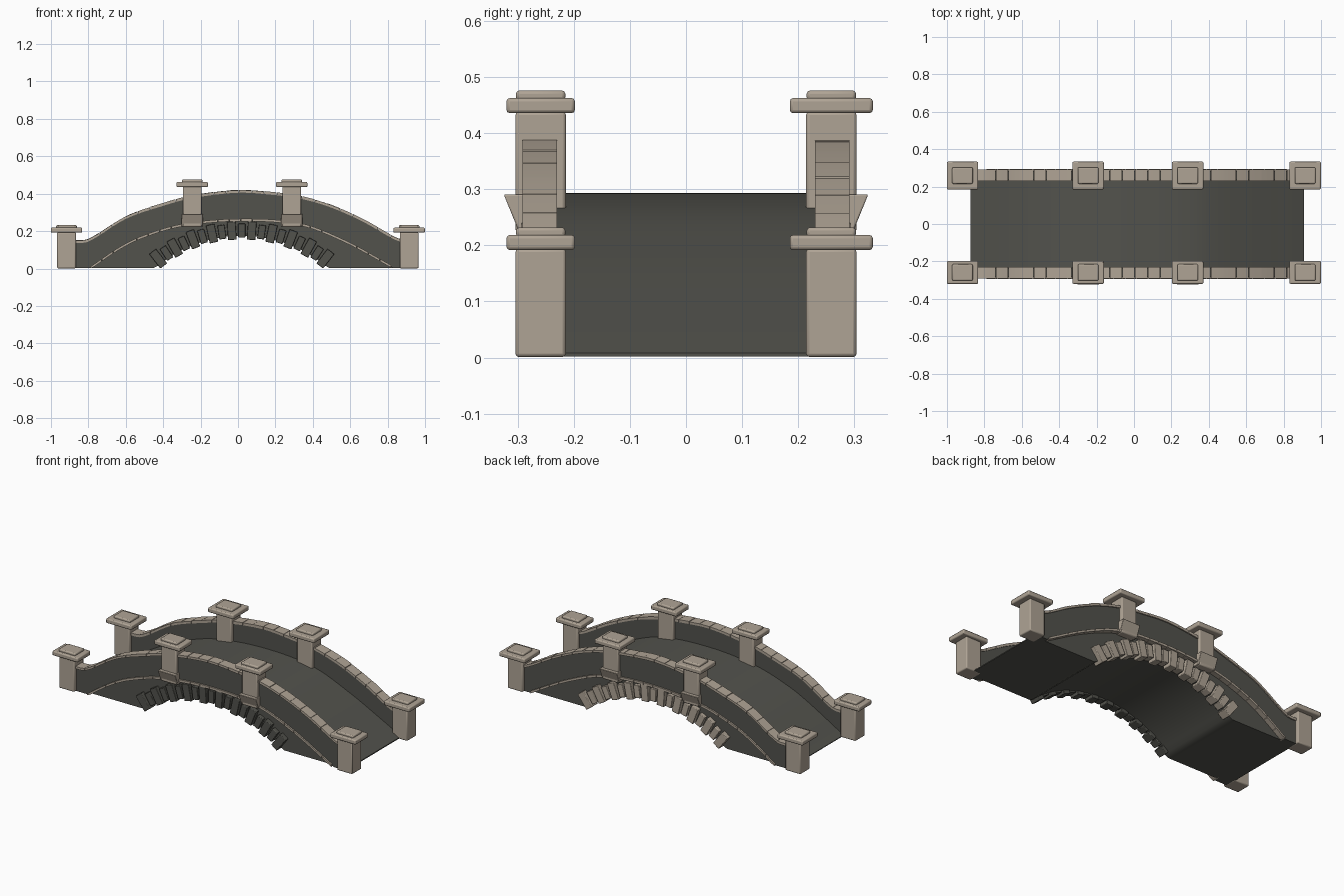
import bpy, bmesh, math, random
from mathutils import Matrix, Vector

if "Cube" in bpy.data.objects:
    bpy.data.objects.remove(bpy.data.objects["Cube"])

random.seed(4)


def material(name, rgb):
    m = bpy.data.materials.new(name)
    m.diffuse_color = (*rgb, 1)
    m.use_nodes = True
    m.node_tree.nodes["Principled BSDF"].inputs["Base Color"].default_value = m.diffuse_color
    return m


LIGHT = material("pale_stone", (0.43, 0.37, 0.30))
DARK = material("dark_stone", (0.085, 0.085, 0.073))

# Side profiles (x, z): parapet top, string course, deck
TOP = [(-0.88, .15), (-.80, .157), (-.6, .278), (-.4, .348), (-.25, .388), (0, .418),
       (.2, .405), (.34, .385), (.5, .338), (.67, .262), (.85, .162), (.9, .155)]
STRING = [(-.80, .002), (-.645, .108), (-.52, .172), (-.31, .236), (0, .266),
          (.33, .243), (.57, .153), (.83, .012)]
DECK = [(-.874, .006), (-.65, .135), (-.52, .197), (-.31, .262), (0, .293),
        (.33, .268), (.57, .178), (.82, .055), (.91, .008)]


def curve(pts):
    """Smooth height function through the profile points."""
    def slope(i):
        a, b = pts[max(i - 1, 0)], pts[min(i + 1, len(pts) - 1)]
        return (b[1] - a[1]) / (b[0] - a[0])

    def f(x):
        x = min(max(x, pts[0][0]), pts[-1][0])
        i = max(k for k in range(len(pts) - 1) if pts[k][0] <= x)
        (x0, z0), (x1, z1) = pts[i], pts[i + 1]
        h = x1 - x0
        t = (x - x0) / h
        return ((2*t**3 - 3*t*t + 1) * z0 + (t**3 - 2*t*t + t) * h * slope(i)
                + (3*t*t - 2*t**3) * z1 + (t**3 - t*t) * h * slope(i + 1))
    return f


top, string, deck = curve(TOP), curve(STRING), curve(DECK)


def span(a, b, n):
    return [a + (b - a) * i / n for i in range(n + 1)]


def strip(bm, xs, upper, lower, y0, y1):
    """Solid strip between two height functions."""
    rings = [[bm.verts.new(p) for p in ((x, y0, lower(x)), (x, y1, lower(x)),
                                        (x, y1, upper(x)), (x, y0, upper(x)))] for x in xs]
    for a, b in zip(rings, rings[1:]):
        for k in range(4):
            bm.faces.new((a[k], a[(k + 1) % 4], b[(k + 1) % 4], b[k]))
    bm.faces.new(rings[0])
    bm.faces.new(rings[-1][::-1])


def block(bm, center, size, rot=0.0):
    m = (Matrix.Translation(center) @ Matrix.Rotation(rot, 4, 'Y')
         @ Matrix.Diagonal((*size, 1)))
    return bmesh.ops.create_cube(bm, size=1, matrix=m)["verts"]


def finish(bm, name, mat, bevel=0.0):
    bmesh.ops.recalc_face_normals(bm, faces=bm.faces)
    me = bpy.data.meshes.new(name)
    bm.to_mesh(me)
    bm.free()
    ob = bpy.data.objects.new(name, me)
    bpy.context.collection.objects.link(ob)
    me.materials.append(mat)
    if bevel:
        mod = ob.modifiers.new("bevel", 'BEVEL')
        mod.width, mod.segments = bevel, 2
    bpy.ops.object.select_all(action='DESELECT')
    ob.select_set(True)
    bpy.context.view_layer.objects.active = ob
    bpy.ops.object.shade_smooth_by_angle(angle=math.radians(35))
    return ob


# Arch geometry shared by the barrel and the arch stones
AX, AZ, R = 0.02, -0.53, 0.685
RB = R + 0.02


def barrel(x):
    d = RB * RB - (x - AX) ** 2
    return max(0.002, math.sqrt(d) + AZ) if d > 0 else 0.002


# Bridge body: curved deck above, barrel vault below
bm = bmesh.new()
strip(bm, span(-.874, .91, 72), deck, barrel, -.262, .262)
finish(bm, "bridge_body", DARK)

for s, side in ((-1, "front"), (1, "back")):
    # Parapet wall
    bm = bmesh.new()
    strip(bm, span(-.874, .89, 60), lambda x: top(x) - .01,
          lambda x: max(.002, string(x) - .01), s * .235, s * .284)
    finish(bm, side + "_parapet_wall", DARK)

    # Coping stones along the parapet
    bm = bmesh.new()
    n, a, b = 26, -.875, .885
    w = (b - a) / n
    for i in range(n):
        j = random.uniform(0, .003)
        x = a + i * w
        strip(bm, span(x + .001, x + w - .001, 3), lambda x: top(x) + j,
              lambda x: top(x) - .013, s * .23, s * .291)
    finish(bm, side + "_coping_stones", LIGHT)

    # String course at the foot of the parapet
    bm = bmesh.new()
    n, a, b = 26, -.79, .82
    w = (b - a) / n
    for i in range(n):
        x = a + i * w
        strip(bm, span(x + .001, x + w - .001, 3), string,
              lambda x: max(.001, string(x) - .014), s * .25, s * .293)
    finish(bm, side + "_string_course", LIGHT)

    # Arch stones, alternately long and short
    bm = bmesh.new()
    n = 19
    for i in range(n):
        t = math.radians(-37.5 + 75 * i / (n - 1))
        big = i % 2 == 0
        length, width = (.098, .046) if big else (.075, .038)
        r = R + (0 if big else .01) + length / 2
        block(bm, (AX + r * math.sin(t), s * .258, AZ + r * math.cos(t)),
              (width, .06 if big else .052, length), t)
    for v in bm.verts:
        v.co.z = max(v.co.z, 0)
    finish(bm, side + "_arch_stones", DARK if s < 0 else LIGHT, .003)

    # Posts with caps
    cap_y = .122 if s < 0 else .148
    for px, z0, z1, label in ((-.917, .003, .192, "left_end"), (-.245, .225, .436, "left_middle"),
                              (.287, .225, .436, "right_middle"), (.915, .003, .192, "right_end")):
        bm = bmesh.new()
        y = s * .259
        block(bm, (px, y, (z0 + z1) / 2), (.1, .09, z1 - z0 + .004))
        block(bm, (px, y, z1 + .013), (.168, cap_y, .027))
        block(bm, (px, y, z1 + .031), (.11, .088, .018))
        finish(bm, f"{side}_{label}_post", LIGHT, .006)
        if "middle" in label:
            # Tapered corbel under the middle post
            bm = bmesh.new()
            for v in block(bm, (px, s * .2825, .258), (.115, .085, .066)):
                if v.co.z < .25 and abs(v.co.y) > .3:
                    v.co.y = s * .298
            finish(bm, f"{side}_{label}_corbel", LIGHT, .003)
